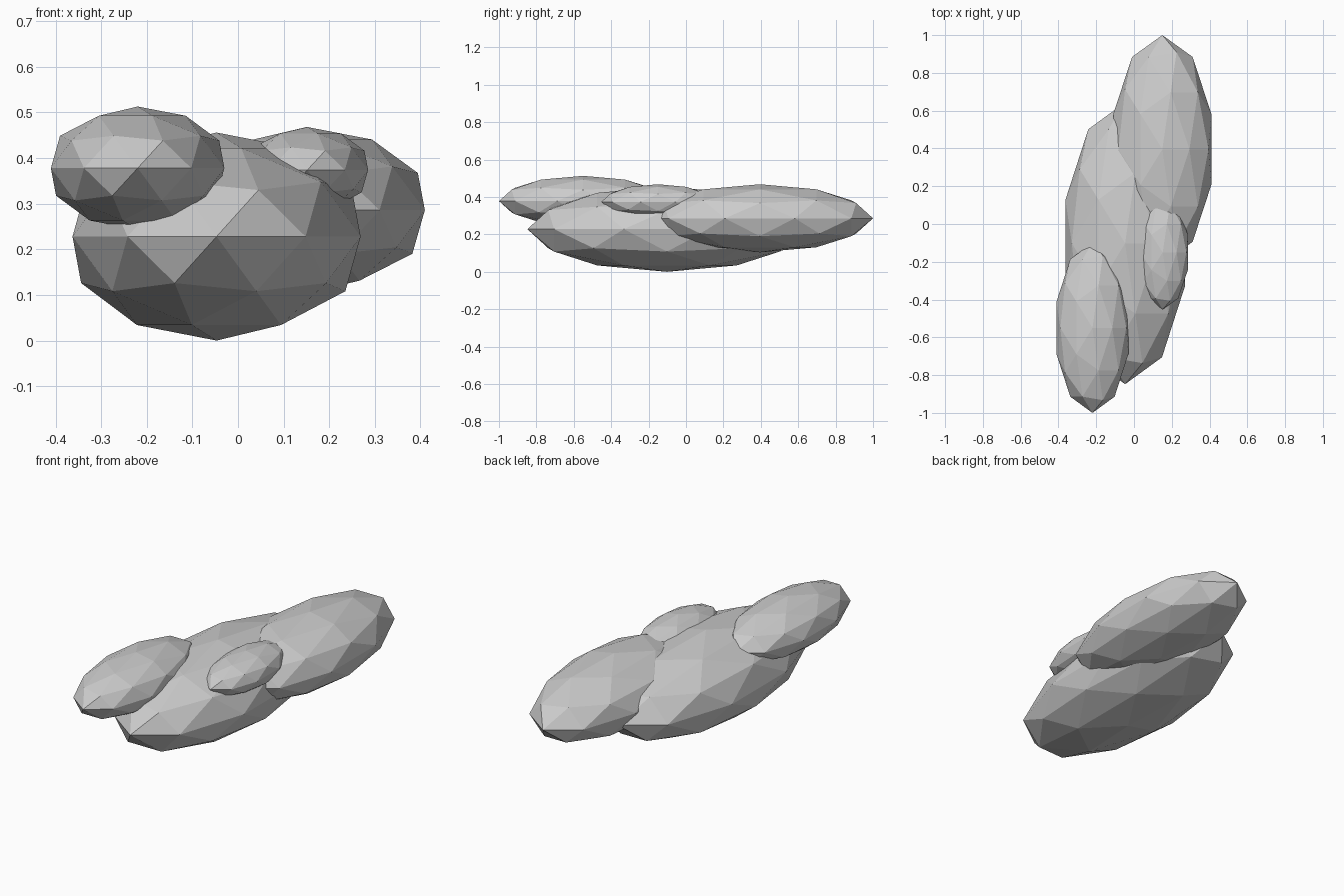
import bpy

if "Cube" in bpy.data.objects:
    bpy.data.objects.remove(bpy.data.objects["Cube"])


def puff(name, centre, radii):
    """Flat-shaded, stretched low-poly ball."""
    bpy.ops.mesh.primitive_ico_sphere_add(subdivisions=2, radius=1, location=centre)
    ob = bpy.context.object
    ob.name = name
    ob.scale = radii
    bpy.ops.object.transform_apply(location=False, rotation=False, scale=True)
    bpy.ops.object.shade_flat()
    return ob


# Large central body of the cloud
puff("main_puff", (-0.047, -0.102, 0.228), (0.332, 0.746, 0.228))
# Long puff at the back right
puff("back_puff", (0.15, 0.395, 0.286), (0.273, 0.605, 0.182))
# Raised puff at the front left
puff("front_puff", (-0.22, -0.55, 0.378), (0.2, 0.45, 0.135))
# Small puff on the right side
puff("small_puff", (0.152, -0.15, 0.374), (0.14, 0.302, 0.094))
